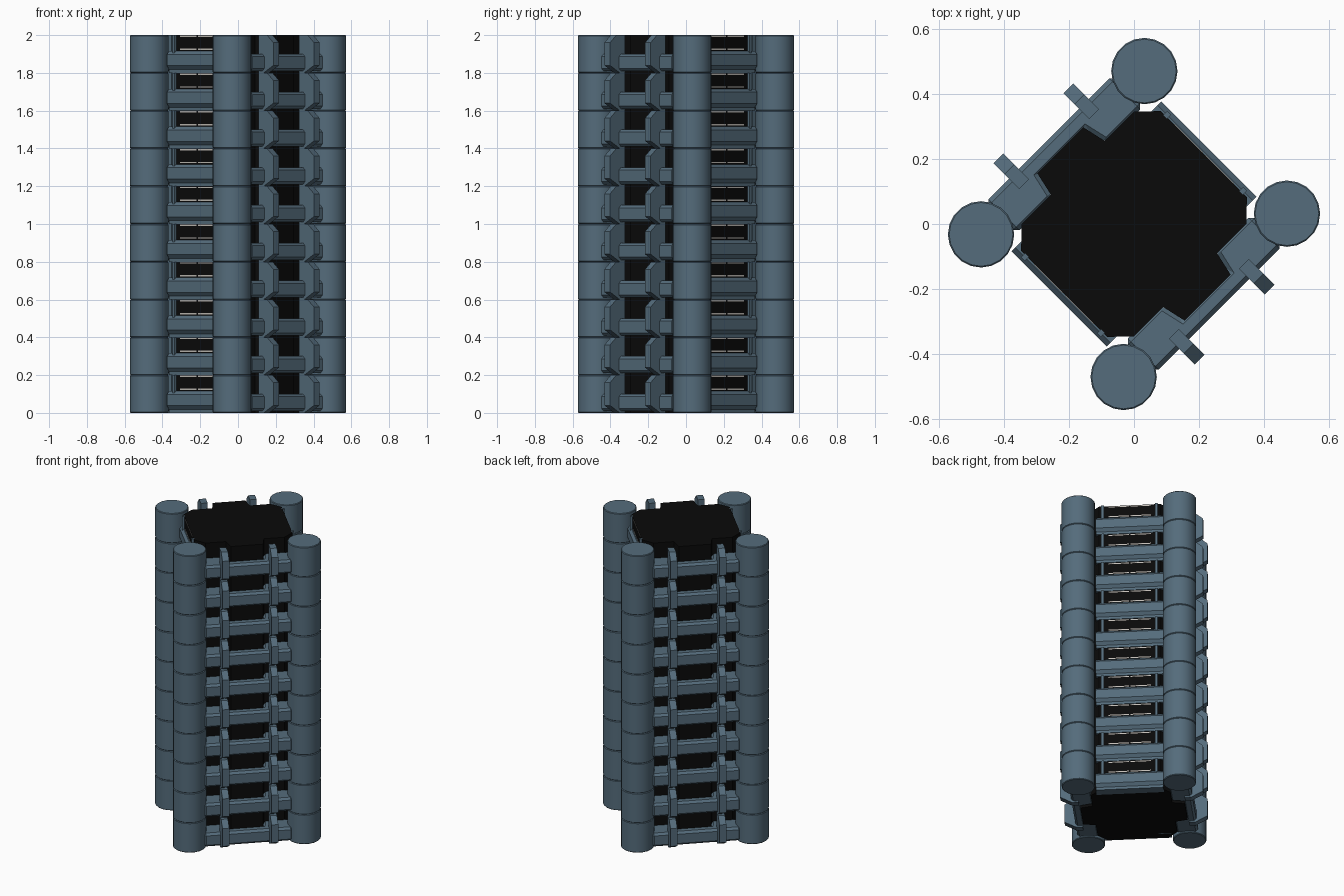
import bpy, bmesh, math

if "Cube" in bpy.data.objects:
    bpy.data.objects.remove(bpy.data.objects["Cube"])

R2 = math.sqrt(2)
FLOORS, H = 10, 0.2

def material(name, col):
    m = bpy.data.materials.new(name)
    m.diffuse_color = (*col, 1)
    m.use_nodes = True
    m.node_tree.nodes["Principled BSDF"].inputs["Base Color"].default_value = m.diffuse_color
    return m

BLUE = material("steel_blue", (0.09, 0.15, 0.2))
BLACK = material("black_glass", (0.003, 0.003, 0.003))
LIGHT = material("pale_slit", (0.55, 0.52, 0.48))

# Plan frame: u runs to the back right, v runs to the front right
def world(u, v, z):
    return ((u + v) / R2, (u - v) / R2, z)

def prism(name, pts, lo, hi, axis, mat, side=1, bevel=0, repeat=True):
    """Extrude a profile along axis: 'z' takes (u, v), 'u' takes (v, z), 'v' takes (u, z)."""
    place = {'z': lambda p, t: (p[0], p[1], t),
             'u': lambda p, t: (t, p[0], p[1]),
             'v': lambda p, t: (p[0], t, p[1])}[axis]
    bm = bmesh.new()
    rings = []
    for t in (lo, hi):
        ring = []
        for p in pts:
            u, v, z = place(p, t)
            ring.append(bm.verts.new(world(u * side, v * side, z)))
        rings.append(ring)
    a, b = rings
    bm.faces.new(a)
    bm.faces.new(b[::-1])
    for i in range(len(a)):
        j = (i + 1) % len(a)
        bm.faces.new((a[i], b[i], b[j], a[j]))
    bmesh.ops.recalc_face_normals(bm, faces=bm.faces)
    me = bpy.data.meshes.new(name)
    bm.to_mesh(me)
    bm.free()
    ob = bpy.data.objects.new(name, me)
    bpy.context.collection.objects.link(ob)
    me.materials.append(mat)
    if bevel:
        m = ob.modifiers.new("chamfer", 'BEVEL')
        m.width, m.segments = bevel, 1
    if repeat:
        stack_floors(ob)
    return ob

def stack_floors(ob):
    m = ob.modifiers.new("floors", 'ARRAY')
    m.count = FLOORS
    m.use_relative_offset = False
    m.use_constant_offset = True
    m.constant_offset_displace = (0, 0, H)

# Dark glass core with a shallow bay on two opposite sides
half = [(0.304, -0.187), (0.304, 0.187), (0.244, 0.244), (0.117, 0.244),
        (0.1, 0.32), (-0.1, 0.32), (-0.117, 0.244), (-0.244, 0.244)]
core = half + [(-u, -v) for u, v in half]
prism("glass_core", core, 0, FLOORS * H, 'z', BLACK, repeat=False)

for side, tag in ((1, "a"), (-1, "b")):
    # Plain sides: chamfered spandrel band, posts, pale slits
    band = [(0.25, 0.0), (0.309, 0.0), (0.309, 0.018), (0.325, 0.038),
            (0.325, 0.098), (0.309, 0.116), (0.25, 0.116)]
    prism("plain_band_" + tag, band, -0.207, 0.207, 'v', BLUE, side)
    for v in (-0.165, 0.165):
        post = [(0.3, v - 0.008), (0.318, v - 0.008), (0.318, v + 0.008), (0.3, v + 0.008)]
        prism("window_post_" + tag, post, 0.1, 0.2, 'z', BLUE, side)
    for z in (0.122, 0.19):
        for v0, v1 in ((-0.13, -0.005), (0.005, 0.13)):
            slit = [(0.3, z), (0.3055, z), (0.3055, z + 0.007), (0.3, z + 0.007)]
            prism("window_slit_" + tag, slit, v0, v1, 'v', LIGHT, side)

    # Bay sides: beam that thickens towards the columns
    beam = [(-0.276, 0.37), (0.276, 0.37), (0.276, 0.235), (0.117, 0.235),
            (0.1, 0.31), (-0.1, 0.31), (-0.117, 0.235), (-0.276, 0.235)]
    prism("bay_beam_" + tag, beam, 0.01, 0.1, 'z', BLUE, side, bevel=0.014)

    # Bay sides: projecting fins with sloped ends
    fin = [(0.325, 0.0), (0.365, 0.0), (0.438, 0.04), (0.438, 0.16),
           (0.39, 0.2), (0.325, 0.2)]
    for u in (-0.152, 0.152):
        prism("fin_" + tag, fin, u - 0.021, u + 0.021, 'u', BLUE, side)

    # Corner columns, one drum per floor with a thin chamfered joint
    for u in (-0.355, 0.355):
        x, y, _ = world(u * side, 0.31 * side, 0)
        bpy.ops.mesh.primitive_cylinder_add(vertices=20, radius=0.102, depth=H,
                                            location=(x, y, H / 2))
        col = bpy.context.object
        col.name = "corner_column_" + tag
        col.data.materials.append(BLUE)
        bpy.ops.object.shade_smooth_by_angle(angle=math.radians(30))
        m = col.modifiers.new("joint", 'BEVEL')
        m.width, m.segments, m.angle_limit = 0.004, 1, math.radians(40)
        stack_floors(col)
